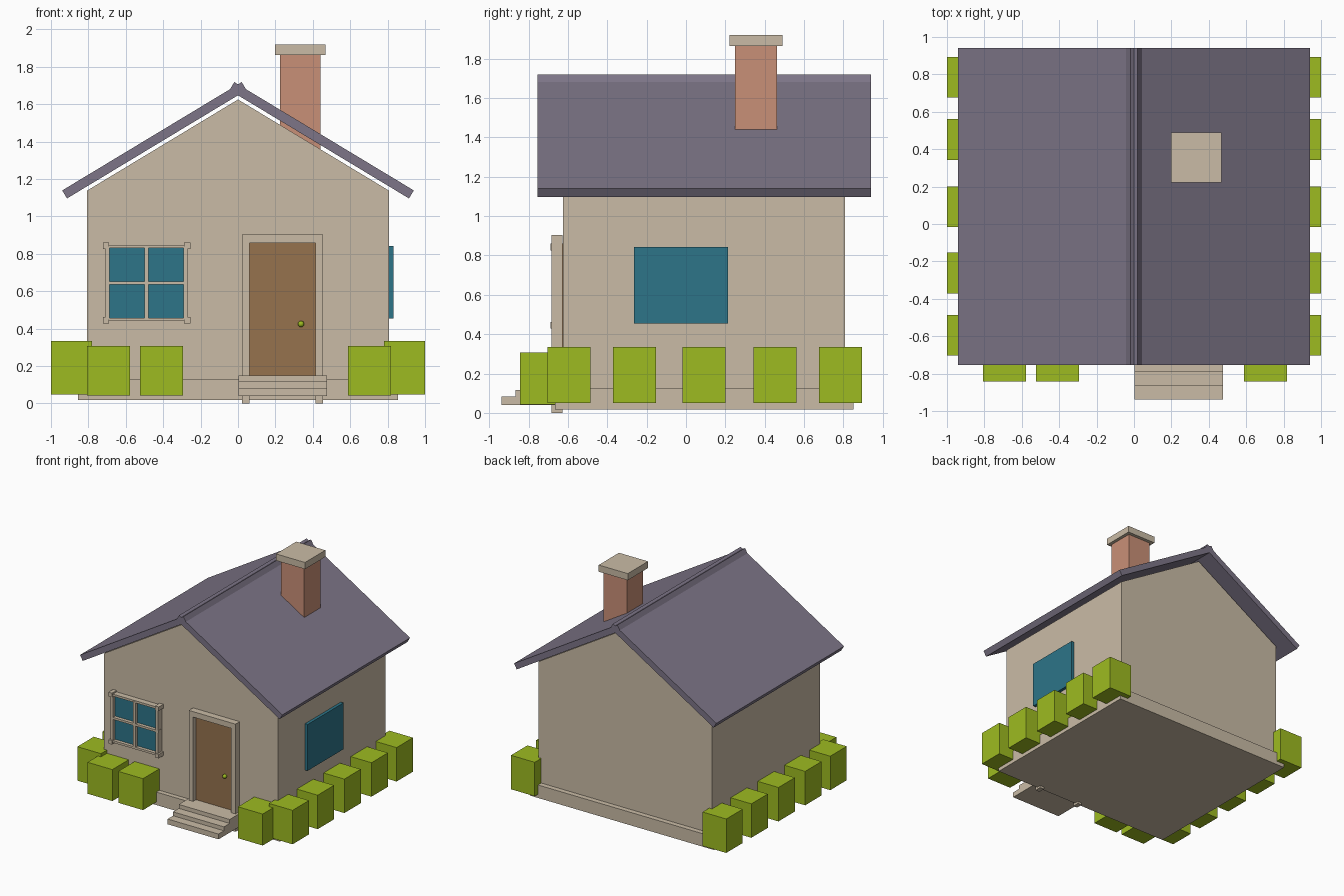
import bpy
import bmesh
import math
from mathutils import Matrix

if "Cube" in bpy.data.objects:
    bpy.data.objects.remove(bpy.data.objects["Cube"], do_unlink=True)


def material(name, *rgb):
    mat = bpy.data.materials.new(name)
    mat.use_nodes = True
    colour = (*rgb, 1)
    mat.diffuse_color = colour
    mat.node_tree.nodes["Principled BSDF"].inputs["Base Color"].default_value = colour
    return mat


beige = material("beige_plaster", 0.59, 0.50, 0.38)
slate = material("purple_slate", 0.205, 0.178, 0.242)
green = material("leaf_green", 0.337, 0.497, 0.015)
teal = material("teal_glass", 0.026, 0.178, 0.25)
brown = material("brown_wood", 0.305, 0.171, 0.076)
brick = material("salmon_brick", 0.584, 0.279, 0.184)


def add_object(name, bm, mat):
    bmesh.ops.recalc_face_normals(bm, faces=bm.faces)
    mesh = bpy.data.meshes.new(name)
    bm.to_mesh(mesh)
    bm.free()
    mesh.materials.append(mat)
    obj = bpy.data.objects.new(name, mesh)
    bpy.context.collection.objects.link(obj)
    return obj


def box(name, x, y, z, mat):
    """Box from (low, high) ranges on each axis."""
    bm = bmesh.new()
    bmesh.ops.create_cube(bm, size=1)
    for v in bm.verts:
        for axis, (low, high) in enumerate((x, y, z)):
            v.co[axis] = high if v.co[axis] > 0 else low
    return add_object(name, bm, mat)


def prism(name, outline, axis, span, mat):
    """Extrude an outline along x or y; the outline holds (other axis, z)."""
    def place(p, depth):
        return (p[0], depth, p[1]) if axis == "y" else (depth, p[0], p[1])
    bm = bmesh.new()
    ends = [[bm.verts.new(place(p, d)) for p in outline] for d in span]
    for ring in ends:
        bm.faces.new(ring)
    count = len(outline)
    for i in range(count):
        j = (i + 1) % count
        bm.faces.new((ends[0][i], ends[0][j], ends[1][j], ends[1][i]))
    return add_object(name, bm, mat)


# Foundation and gabled walls
WALL_X, FRONT, BACK, EAVE = 0.807, -0.625, 0.807, 1.138
box("foundation", (-0.856, 0.856), (-0.665, 0.85), (0.018, 0.127), beige)
prism("house_walls", [(-WALL_X, 0.1), (WALL_X, 0.1), (WALL_X, EAVE),
                      (0, 1.625), (-WALL_X, EAVE)], "y", (FRONT, BACK), beige)

# Two roof slabs that cross at the ridge
tip, ridge, thick = (0.94, 1.139), (-0.02, 1.718), 0.05
slope = math.atan2(ridge[1] - tip[1], tip[0] - ridge[0])
dx, dz = -thick * math.sin(slope), -thick * math.cos(slope)
for side, label in ((1, "left"), (-1, "right")):
    outline = [tip, ridge, (ridge[0] + dx, ridge[1] + dz), (tip[0] + dx, tip[1] + dz)]
    prism("roof_" + label, [(side * px, pz) for px, pz in outline],
          "y", (-0.754, 0.94), slate)

# Chimney
box("chimney", (0.225, 0.441), (0.248, 0.462), (1.3, 1.87), brick)
box("chimney_cap", (0.198, 0.468), (0.221, 0.49), (1.864, 1.92), beige)

# Door with its frame and knob
box("door", (0.059, 0.417), (-0.645, FRONT), (0.13, 0.861), brown)
for label, x in (("right", (0.021, 0.061)), ("left", (0.415, 0.455))):
    box("door_post_" + label, x, (-0.683, -0.627), (0, 0.904), beige)
box("door_lintel", (0.061, 0.415), (-0.683, -0.627), (0.858, 0.904), beige)
bm = bmesh.new()
bmesh.ops.create_uvsphere(bm, u_segments=16, v_segments=10, radius=0.017,
                          matrix=Matrix.Translation((0.337, -0.658, 0.425)))
knob = add_object("door_knob", bm, green)
for face in knob.data.polygons:
    face.use_smooth = True

# Front steps
prism("front_steps", [(-0.63, 0.04), (-0.938, 0.04), (-0.938, 0.084), (-0.866, 0.084),
                      (-0.866, 0.117), (-0.79, 0.117), (-0.79, 0.15), (-0.63, 0.15)],
      "x", (0.003, 0.476), beige)

# Front window: glass, bars and corner blocks
left, right, low, high = -0.698, -0.28, 0.449, 0.839
mid_x, mid_z, half = (left + right) / 2, (low + high) / 2, 0.011
box("front_window_glass", (left, right), (-0.648, FRONT), (low, high), teal)
for i, x in enumerate((left, mid_x, right)):
    box(f"window_upright_{i}", (x - half, x + half), (-0.68, FRONT), (low, high), beige)
for i, z in enumerate((low, mid_z, high)):
    box(f"window_rail_{i}", (left - 0.013, right + 0.013), (-0.676, -0.627),
        (z - half + 0.002, z + half - 0.002), beige)
for i, x in enumerate((left - 0.008, right + 0.008)):
    for j, z in enumerate((low - 0.004, high + 0.004)):
        box(f"window_corner_{i}_{j}", (x - 0.017, x + 0.017), (-0.688, -0.626),
            (z - 0.017, z + 0.017), beige)

# Side window
box("side_window", (0.8, 0.832), (-0.264, 0.213), (0.453, 0.842), teal)

# Bushes along both sides and the front
for i, y in enumerate((-0.595, -0.262, 0.092, 0.452, 0.785)):
    for label, x in (("left", (0.78, 1)), ("right", (-1, -0.78))):
        box(f"bush_{label}_{i}", x, (y - 0.109, y + 0.109), (0.049, 0.334), green)
for i, x in enumerate((-0.693, -0.408, 0.704)):
    box(f"bush_front_{i}", (x - 0.115, x + 0.115), (-0.842, -0.615), (0.043, 0.307), green)
